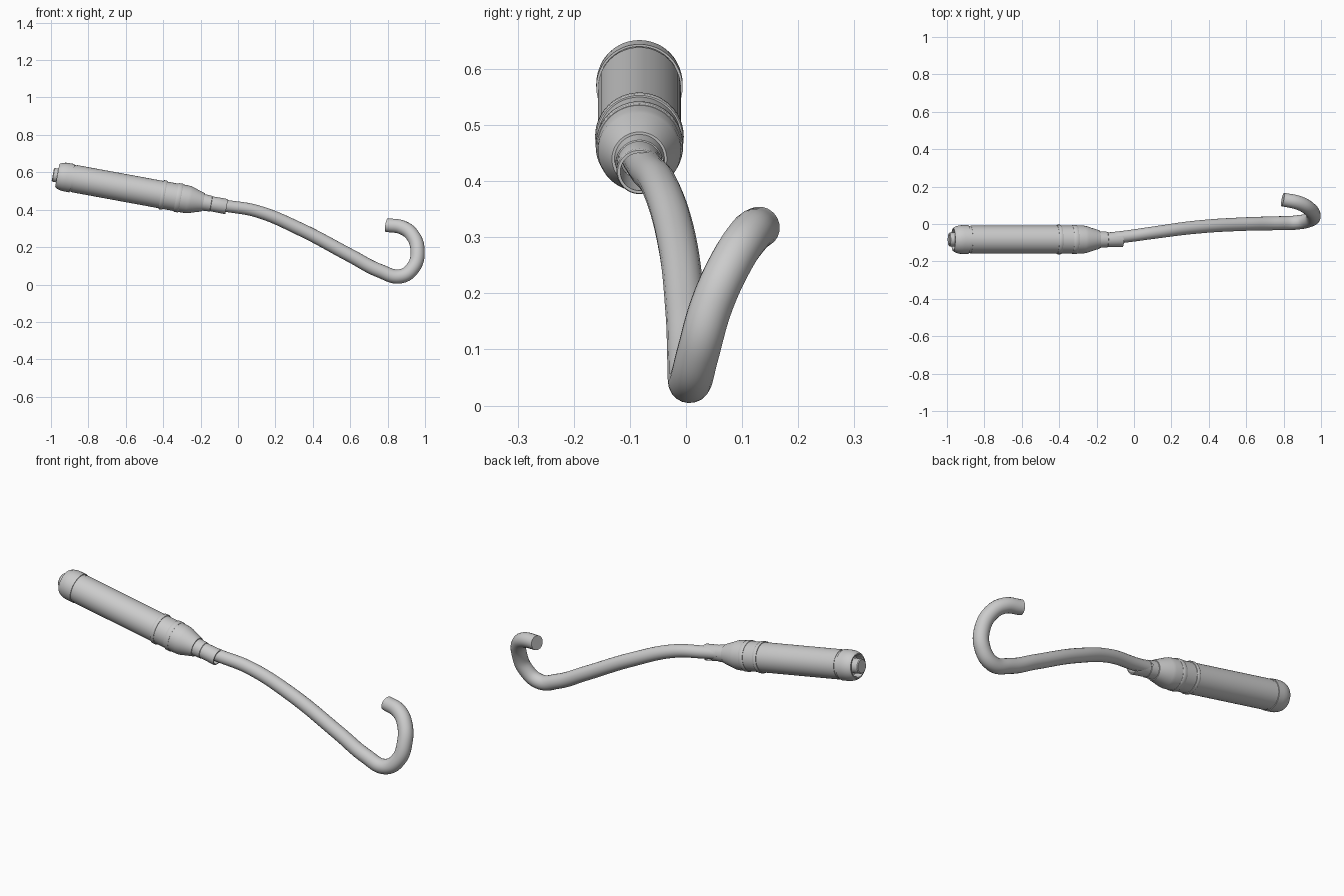
import bpy, bmesh, math
from mathutils import Matrix, Vector

cube = bpy.data.objects.get("Cube")
if cube:
    bpy.data.objects.remove(cube, do_unlink=True)

grey = bpy.data.materials.new("light_grey")
grey.use_nodes = True
COLOUR = (0.6, 0.6, 0.6, 1)
grey.diffuse_color = COLOUR
grey.node_tree.nodes["Principled BSDF"].inputs["Base Color"].default_value = COLOUR

# Handle axis: points are measured along it from the plug tip
ORIGIN = Vector((-0.99, -0.083, 0.587))
TILT = Matrix.Rotation(math.radians(90 + 10.4), 4, 'Y')


def finish(obj):
    obj.data.materials.append(grey)
    bpy.ops.object.select_all(action='DESELECT')
    obj.select_set(True)
    bpy.context.view_layer.objects.active = obj
    bpy.ops.object.shade_smooth_by_angle(angle=math.radians(30))


def lathe(name, profile, cut=None, steps=48):
    """Spin (distance, radius) pairs around the handle axis."""
    bm = bmesh.new()
    verts = [bm.verts.new((r, 0, s)) for s, r in profile]
    edges = [bm.edges.new(pair) for pair in zip(verts, verts[1:])]
    bmesh.ops.spin(bm, geom=verts + edges, cent=(0, 0, 0), axis=(0, 0, 1),
                   angle=math.tau, steps=steps)
    bmesh.ops.remove_doubles(bm, verts=bm.verts, dist=0.0002)
    bmesh.ops.recalc_face_normals(bm, faces=bm.faces)
    bm.transform(Matrix.Translation(ORIGIN) @ TILT)
    if cut:
        bmesh.ops.bisect_plane(bm, geom=bm.verts[:] + bm.edges[:] + bm.faces[:],
                               plane_co=cut[0], plane_no=cut[1], clear_outer=True)
    mesh = bpy.data.meshes.new(name)
    bm.to_mesh(mesh)
    bm.free()
    obj = bpy.data.objects.new(name, mesh)
    bpy.context.collection.objects.link(obj)
    finish(obj)


# End plug sitting in the hollow of the cap
lathe("end_plug", [(0, 0), (0, 0.033), (0.004, 0.037), (0.07, 0.037)])

# Rounded hollow cap
lathe("end_cap", [(0.06, 0), (0.06, 0.05), (0.028, 0.053), (0.024, 0.056),
                  (0.024, 0.062), (0.031, 0.067), (0.042, 0.072), (0.058, 0.076),
                  (0.075, 0.077), (0.105, 0.077), (0.105, 0.073)])

# Grip with its grooves, raised bands and tapered nose
lathe("grip", [(0.1, 0.072), (0.118, 0.072), (0.118, 0.074), (0.588, 0.074)])
lathe("rear_band", [(0.588, 0.07), (0.588, 0.077), (0.592, 0.079),
                    (0.605, 0.079), (0.609, 0.077), (0.609, 0.073)])
lathe("grip_neck", [(0.605, 0.074), (0.672, 0.074)])
lathe("front_band", [(0.67, 0.07), (0.67, 0.076), (0.674, 0.078),
                     (0.692, 0.078), (0.696, 0.076), (0.696, 0.073)])
lathe("tapered_nose", [(0.69, 0.075), (0.735, 0.074), (0.75, 0.071),
                       (0.78, 0.061), (0.81, 0.052), (0.818, 0.049), (0.818, 0.036)])

# Sleeve around the cable, cut away on a slant at the back
lathe("cable_sleeve", [(0.81, 0.045), (0.86, 0.042), (0.862, 0.04), (0.94, 0.041),
                       (0.945, 0.039), (0.945, 0.034), (0.83, 0.033)],
      cut=(Vector((-0.145, -0.042, 0)), Vector((0.25, 0.97, 0))))

# Bent cable ending in a hook: x, y, z, radius
PATH = [(-0.20, -0.083, 0.442, 0.032), (-0.06, -0.069, 0.42, 0.032),
        (0.10, -0.047, 0.392, 0.033), (0.33, -0.017, 0.297, 0.035),
        (0.60, 0.0, 0.155, 0.036), (0.76, 0.004, 0.072, 0.037),
        (0.87, 0.008, 0.044, 0.038), (0.94, 0.022, 0.096, 0.038),
        (0.96, 0.046, 0.18, 0.038), (0.935, 0.083, 0.26, 0.038),
        (0.88, 0.113, 0.304, 0.038), (0.795, 0.131, 0.318, 0.037)]
curve = bpy.data.curves.new("cable", 'CURVE')
curve.dimensions = '3D'
curve.bevel_depth = 1
curve.bevel_resolution = 8
curve.resolution_u = 10
curve.use_fill_caps = True
spline = curve.splines.new('BEZIER')
spline.bezier_points.add(len(PATH) - 1)
for point, (x, y, z, radius) in zip(spline.bezier_points, PATH):
    point.co = (x, y, z)
    point.radius = radius
    point.handle_left_type = point.handle_right_type = 'AUTO'
cable = bpy.data.objects.new("cable", curve)
bpy.context.collection.objects.link(cable)
bpy.ops.object.select_all(action='DESELECT')
cable.select_set(True)
bpy.context.view_layer.objects.active = cable
bpy.ops.object.convert(target='MESH')
finish(bpy.context.view_layer.objects.active)
